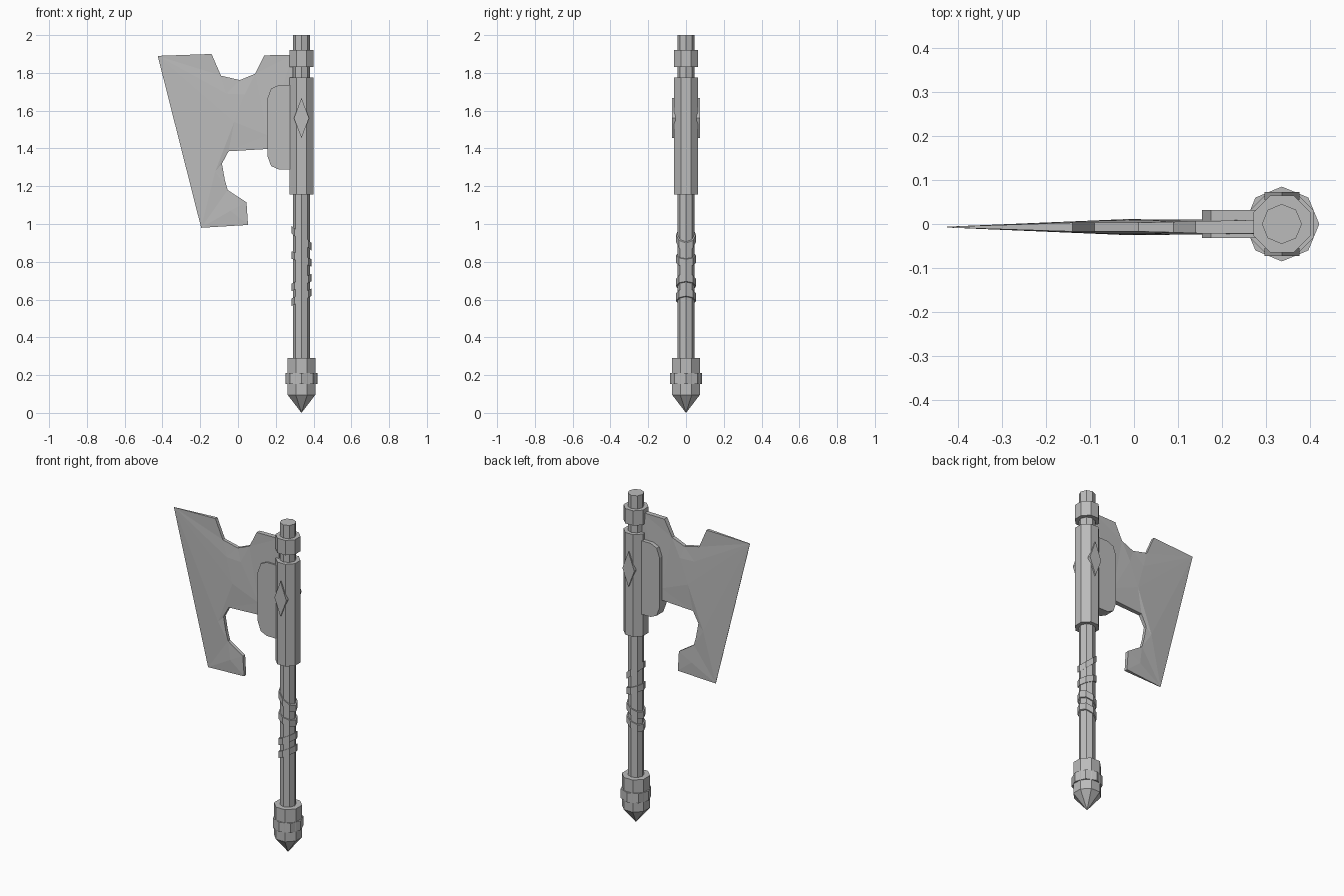
import bpy, bmesh, math
from mathutils import Vector
from mathutils.geometry import delaunay_2d_cdt

cube = bpy.data.objects.get("Cube")
if cube:
    bpy.data.objects.remove(cube)

steel = bpy.data.materials.new("grey_steel")
steel.use_nodes = True
GREY = (0.5, 0.5, 0.5, 1)
steel.diffuse_color = GREY
bsdf = next(n for n in steel.node_tree.nodes if n.type == 'BSDF_PRINCIPLED')
bsdf.inputs["Base Color"].default_value = GREY
bsdf.inputs["Roughness"].default_value = 0.7

AXIS_X = 0.336   # centre line of the handle
SIDES = 8


def finish(name, bm):
    bmesh.ops.recalc_face_normals(bm, faces=bm.faces)
    mesh = bpy.data.meshes.new(name)
    bm.to_mesh(mesh)
    bm.free()
    mesh.materials.append(steel)
    obj = bpy.data.objects.new(name, mesh)
    bpy.context.collection.objects.link(obj)
    return obj


def lathe(name, profile, flat_front=False, slope=0.0):
    """Octagonal turned part from (radius, z) pairs; slope tilts it along x."""
    bm = bmesh.new()
    offset = math.pi / SIDES if flat_front else 0
    rings = []
    for r, z in profile:
        ring = []
        for i in range(SIDES):
            a = offset + math.tau * i / SIDES
            x = r * math.cos(a)
            ring.append(bm.verts.new((AXIS_X + x, r * math.sin(a), z + slope * x)))
        rings.append(ring)
    for low, high in zip(rings, rings[1:]):
        for i in range(SIDES):
            j = (i + 1) % SIDES
            bm.faces.new((low[i], low[j], high[j], high[i]))
    bm.faces.new(rings[0])
    bm.faces.new(rings[-1])
    bmesh.ops.remove_doubles(bm, verts=bm.verts, dist=0.0005)
    return finish(name, bm)


def slab(name, outline, y0, y1):
    """Flat plate with an (x, z) outline between two depths."""
    bm = bmesh.new()
    face = bm.faces.new([bm.verts.new((x, y0, z)) for x, z in outline])
    new = bmesh.ops.extrude_face_region(bm, geom=[face])["geom"]
    bmesh.ops.translate(bm, vec=(0, y1 - y0, 0),
                        verts=[v for v in new if isinstance(v, bmesh.types.BMVert)])
    return finish(name, bm)


# Handle, head sleeve and collar
lathe("shaft", [(0.0455, 0.2), (0.0455, 2.0)])
lathe("head_sleeve", [(0.07, 1.155), (0.07, 1.775)], True)
lathe("top_collar", [(0.07, 1.83), (0.07, 1.92)], True)

# Pommel with pointed end and raised ring
lathe("pommel", [(0, 0), (0.079, 0.095), (0.079, 0.29)], True)
lathe("pommel_ring", [(0.085, 0.152), (0.085, 0.21)])

# Tilted grip bindings: centre height and slope
for i, (z, slope) in enumerate([(0.925, -0.85), (0.815, -0.4), (0.69, 0.5), (0.612, 0.5)]):
    lathe(f"grip_binding_{i + 1}",
          [(0.053, z - 0.02), (0.053, z + 0.02)], slope=slope)

# Diamond ornaments on the front and back of the sleeve
diamond = [(AXIS_X - 0.04, 1.56), (AXIS_X, 1.455), (AXIS_X + 0.04, 1.56), (AXIS_X, 1.668)]
for side, name in ((-1, "front"), (1, "back")):
    slab(f"{name}_diamond", diamond, side * 0.055, side * 0.073)

# Blade socket with chamfered corners, mirrored about its middle height
SOCKET_Z = 1.512
corner = [(0.29, 0.223), (0.215, 0.223), (0.175, 0.205), (0.155, 0.15)]
socket = [(x, SOCKET_Z + h) for x, h in corner] + \
         [(x, SOCKET_Z - h) for x, h in reversed(corner)]
slab("blade_socket", socket, -0.032, 0.032)

# Blade outline as (x, z, half thickness), thin at the cutting edge
outline = [
    (-0.425, 1.89, 0.001), (-0.14, 1.90, 0.010), (-0.09, 1.785, 0.010),
    (0.01, 1.762, 0.010), (0.09, 1.795, 0.012), (0.14, 1.893, 0.014),
    (0.29, 1.895, 0.015), (0.29, 1.40, 0.015), (0.155, 1.397, 0.015),
    (-0.05, 1.385, 0.011), (-0.085, 1.32, 0.010), (-0.07, 1.235, 0.010),
    (-0.055, 1.18, 0.010), (0.045, 1.115, 0.011), (0.053, 0.995, 0.010),
    (-0.195, 0.98, 0.001)]
# Raised ridge points inside the outline
ridge = [(-0.062, 1.69, 0.015), (0.035, 1.685, 0.016), (-0.02, 1.54, 0.018),
         (0.155, 1.47, 0.017), (-0.12, 1.28, 0.013), (-0.04, 1.07, 0.012)]
BLADE_Y = -0.007
points = outline + ridge
n = len(outline)
creases = [(0, n), (n, n + 1), (0, n + 2), (n + 2, n + 3)]
flat, _, tris, origin, _, _ = delaunay_2d_cdt(
    [Vector(p[:2]) for p in points], creases, [list(range(n))], 1, 1e-5)

bm = bmesh.new()
layers = []
for side in (-1, 1):
    layer = [bm.verts.new((v.x, BLADE_Y + side * points[origin[i][0]][2], v.y))
             for i, v in enumerate(flat)]
    for tri in tris:
        bm.faces.new([layer[i] for i in tri])
    layers.append(layer)
# Rim joining the two faces
index = {o[0]: i for i, o in enumerate(origin)}
for k in range(n):
    a, b = index[k], index[(k + 1) % n]
    bm.faces.new((layers[0][a], layers[0][b], layers[1][b], layers[1][a]))
finish("axe_blade", bm)
